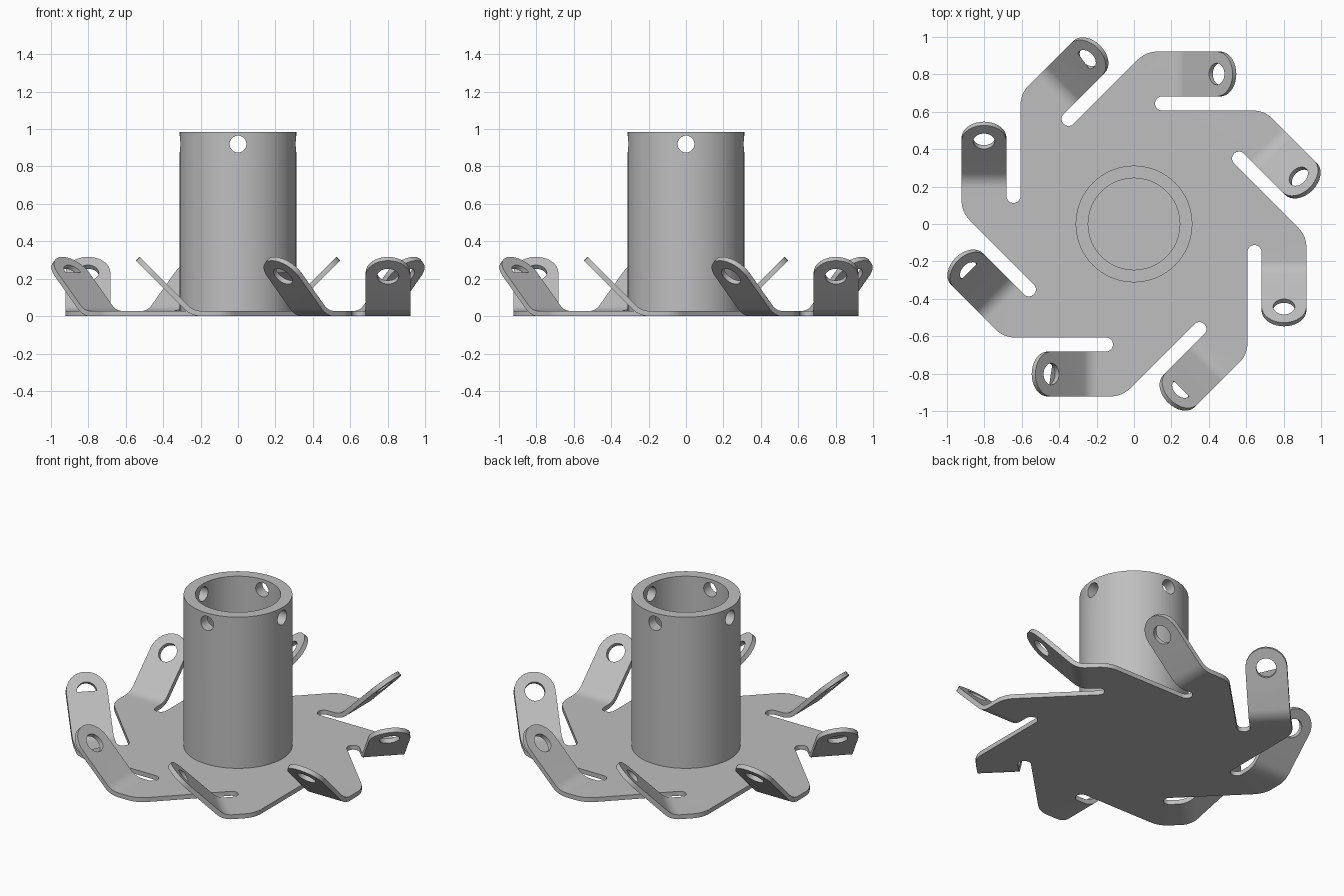
import bpy
import bmesh
from math import sin, cos, tan, pi, sqrt
from mathutils import Matrix, Vector

old = bpy.data.objects.get("Cube")
if old:
    bpy.data.objects.remove(old, do_unlink=True)

THICK = 0.028
OUTER, INNER, WEB = 0.922, 0.682, 0.607   # tab outer edge, tab inner edge, slot edge
HALF = (OUTER - INNER) / 2
MID = (OUTER + INNER) / 2
SLOT_END = -0.15
BEND_R, BEND_STEPS = 0.13, 8
BEND_START = 0.25 - BEND_R * tan(pi / 8)
CORNER_R = 0.15
HOLE_R = 0.058
HOLE_DIST = 0.30 - BEND_R * tan(pi / 8)   # sloped distance from bend to hole centre
ARMS, SEG = 8, 32

steel = bpy.data.materials.new("grey_steel")
steel.use_nodes = True
colour = (0.52, 0.52, 0.52, 1)
steel.diffuse_color = colour
steel.node_tree.nodes["Principled BSDF"].inputs["Base Color"].default_value = colour


def make_object(name, bm):
    mesh = bpy.data.meshes.new(name)
    bm.to_mesh(mesh)
    bm.free()
    obj = bpy.data.objects.new(name, mesh)
    bpy.context.collection.objects.link(obj)
    mesh.materials.append(steel)
    return obj


def activate(obj):
    bpy.ops.object.select_all(action='DESELECT')
    obj.select_set(True)
    bpy.context.view_layer.objects.active = obj


def add_arm(bm, turn):
    """Adds one bent tab and returns its part of the flat outline, clockwise."""
    def vert(x, y, z=0):
        return bm.verts.new(turn @ Vector((x, y, z)))

    # Rounded outer corner
    cy = WEB * sqrt(2) - OUTER - CORNER_R * tan(pi / 8)
    outline = [vert(OUTER - CORNER_R + CORNER_R * cos(a), cy + CORNER_R * sin(a))
               for a in [pi / 4 * (1 - i / 6) for i in range(7)]]

    # Curved bend, row by row
    row = [vert(OUTER, -BEND_START), vert(INNER, -BEND_START)]
    outline += row
    for i in range(1, BEND_STEPS + 1):
        t = pi / 4 * i / BEND_STEPS
        s, z = BEND_START + BEND_R * sin(t), BEND_R * (1 - cos(t))
        new = [vert(OUTER, -s, z), vert(INNER, -s, z)]
        bm.faces.new((row[0], row[1], new[1], new[0]))
        row = new

    # Sloped end: round tip with a hole, u across and v up the slope
    def slope(u, v):
        d = (HOLE_DIST + v) * cos(pi / 4)
        return vert(MID + u, -s - d, z + d)

    rim, edge = [], []
    for i in range(SEG):
        a = 2 * pi * i / SEG
        c, n = cos(a), sin(a)
        k = HALF if n > -1e-6 else HALF / max(abs(c), abs(n))
        rim.append(slope(HOLE_R * c, HOLE_R * n))
        edge.append(slope(k * c, k * n))
    for i in range(SEG):
        j = (i + 1) % SEG
        bm.faces.new((rim[i], rim[j], edge[j], edge[i]))
    lower = edge[SEG // 2:] + edge[:1]
    bm.faces.new([row[0], row[1]] + lower)

    # Rounded inner end of the slot
    r = (INNER - WEB) / 2
    outline += [vert(WEB + r + r * cos(pi * i / 12), SLOT_END + r * sin(pi * i / 12))
                for i in range(13)]
    return outline


# Base plate with eight upturned tabs
bm = bmesh.new()
outline = []
for k in range(ARMS):
    outline += add_arm(bm, Matrix.Rotation(-2 * pi * k / ARMS, 3, 'Z'))
bm.faces.new(outline[::-1])
bmesh.ops.recalc_face_normals(bm, faces=bm.faces[:])
bm.faces.ensure_lookup_table()
if bm.faces[-1].normal.z < 0:
    bmesh.ops.reverse_faces(bm, faces=bm.faces[:])
plate = make_object("base_plate_with_tabs", bm)
activate(plate)
solid = plate.modifiers.new("thickness", 'SOLIDIFY')
solid.thickness = THICK
solid.offset = 1
solid.use_even_offset = True
bpy.ops.object.modifier_apply(modifier=solid.name)
bpy.ops.object.shade_smooth_by_angle(angle=pi / 6)

# Upright tube, spun from its wall section
bm = bmesh.new()
corners = [(0.245, 0.01), (0.312, 0.01), (0.312, 0.985), (0.245, 0.985)]
wall = [bm.verts.new((x, 0, z)) for x, z in corners]
edges = [bm.edges.new((wall[i], wall[(i + 1) % 4])) for i in range(4)]
bmesh.ops.spin(bm, geom=wall + edges, axis=(0, 0, 1), cent=(0, 0, 0),
               angle=2 * pi, steps=72)
bmesh.ops.remove_doubles(bm, verts=bm.verts[:], dist=0.0001)
bmesh.ops.recalc_face_normals(bm, faces=bm.faces[:])
tube = make_object("upright_tube", bm)

# Cross holes near the top of the tube
for axis in ('X', 'Y'):
    bm = bmesh.new()
    place = Matrix.Translation((0, 0, 0.92)) @ Matrix.Rotation(pi / 2, 4, axis)
    bmesh.ops.create_cone(bm, cap_ends=True, segments=32, radius1=0.045,
                          radius2=0.045, depth=1, matrix=place)
    cutter = make_object("hole_cutter", bm)
    cutter.hide_render = True
    activate(tube)
    cut = tube.modifiers.new("cross_hole", 'BOOLEAN')
    cut.operation = 'DIFFERENCE'
    cut.solver = 'EXACT'
    cut.object = cutter
    bpy.ops.object.modifier_apply(modifier=cut.name)
    bpy.data.objects.remove(cutter, do_unlink=True)
activate(tube)
bpy.ops.object.shade_smooth_by_angle(angle=pi / 6)
